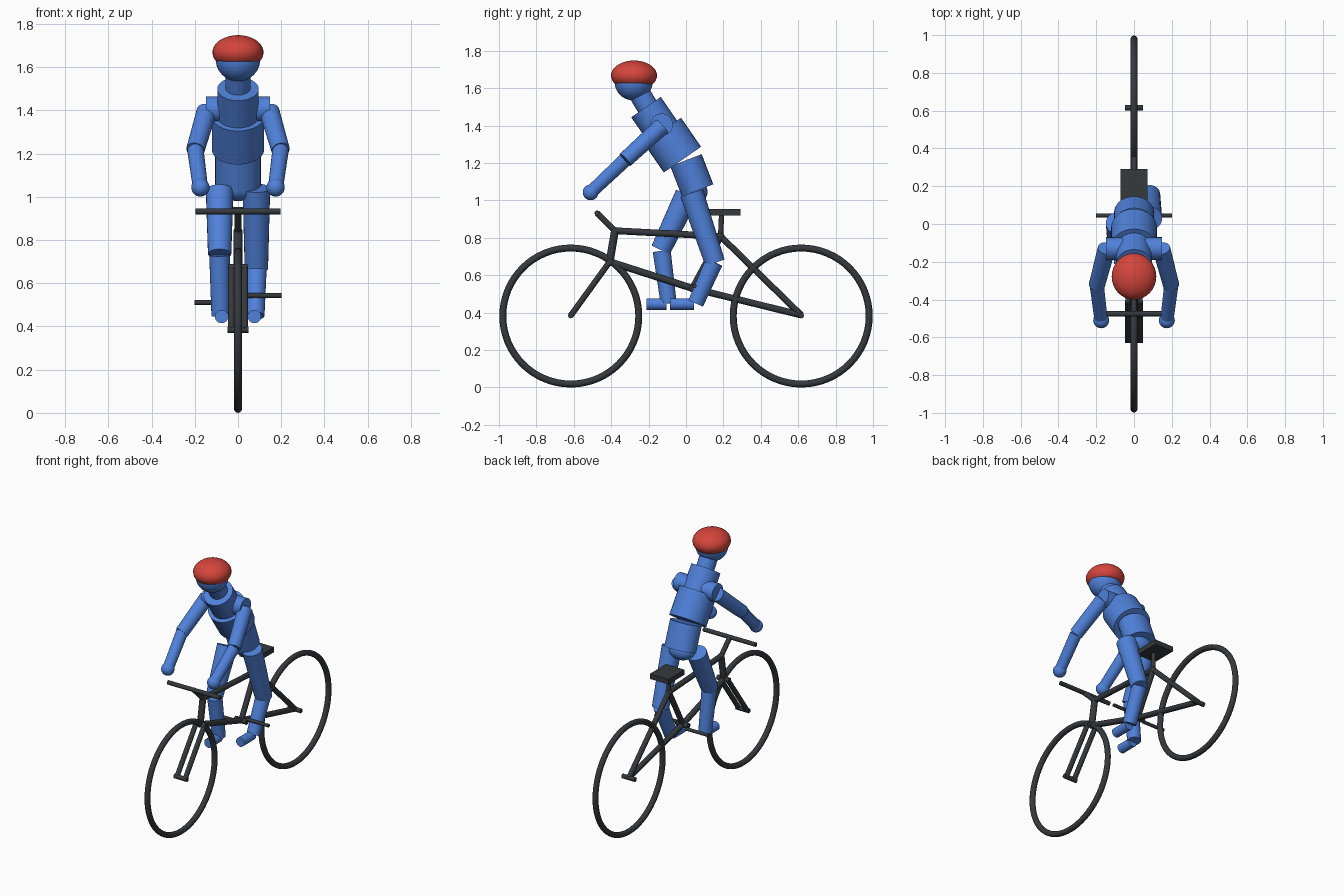
import bpy
import math
from mathutils import Vector

if "Cube" in bpy.data.objects:
    bpy.data.objects.remove(bpy.data.objects["Cube"])


def material(name, color):
    m = bpy.data.materials.new(name)
    m.diffuse_color = (*color, 1)
    m.use_nodes = True
    m.node_tree.nodes["Principled BSDF"].inputs["Base Color"].default_value = m.diffuse_color
    return m


BLUE = material("rider_blue", (0.08, 0.22, 0.70))
RED = material("helmet_red", (0.66, 0.06, 0.045))
DARK = material("bike_dark_grey", (0.035, 0.041, 0.047))


def finish(name, mat, smooth=True):
    ob = bpy.context.object
    ob.name = name
    ob.data.materials.append(mat)
    if smooth:
        bpy.ops.object.shade_smooth_by_angle(angle=math.radians(40))
    return ob


def tube(name, a, b, r1, r2=None, mat=DARK, sides=24, widen=1.0):
    """Capped tapered cylinder from a to b, optionally wider along world x."""
    a, b = Vector(a), Vector(b)
    d = b - a
    bpy.ops.mesh.primitive_cone_add(vertices=sides, radius1=r1,
                                    radius2=r1 if r2 is None else r2,
                                    depth=d.length, location=(a + b) / 2)
    ob = bpy.context.object
    ob.rotation_mode = 'QUATERNION'
    ob.rotation_quaternion = Vector((0, 0, 1)).rotation_difference(d)
    ob.scale.x = widen
    return finish(name, mat)


def ball(name, loc, size, mat=BLUE):
    bpy.ops.mesh.primitive_uv_sphere_add(segments=32, ring_count=20, radius=1, location=loc)
    bpy.context.object.scale = size
    return finish(name, mat)


# Wheels and axles
HUB_Y, HUB_Z = 0.616, 0.382
for label, y in (("front", -HUB_Y), ("rear", HUB_Y)):
    bpy.ops.mesh.primitive_torus_add(major_segments=64, minor_segments=14,
                                     major_radius=0.3635, minor_radius=0.0185,
                                     location=(0, y, HUB_Z),
                                     rotation=(0, math.pi / 2, 0))
    finish(label + "_wheel", DARK)
    tube(label + "_axle", (-0.048, y, HUB_Z + 0.003), (0.048, y, HUB_Z + 0.003), 0.015)

# Frame tubes in the centre plane
head_top, head_low = (0, -0.38, 0.838), (0, -0.408, 0.672)
seat_joint, bracket = (0, 0.185, 0.808), (0, 0.035, 0.53)
rear_hub = (0, HUB_Y, 0.387)
for name, a, b, r in (
        ("head_tube", head_low, head_top, 0.021),
        ("top_tube", head_top, seat_joint, 0.018),
        ("down_tube", head_low, bracket, 0.019),
        ("seat_tube", bracket, seat_joint, 0.018),
        ("seat_stay", seat_joint, rear_hub, 0.017),
        ("chain_stay", bracket, rear_hub, 0.018),
        ("seat_post", seat_joint, (0, 0.19, 0.925), 0.014),
        ("handlebar_stem", head_top, (0, -0.475, 0.932), 0.016)):
    tube(name, a, b, r)
for name, p in (("head_joint", head_top), ("crown_joint", head_low),
                ("seat_lug", seat_joint), ("bracket_joint", bracket)):
    ball(name, p, (0.021, 0.021, 0.021), DARK)

# Fork, handlebar and cranks
tube("fork_crown", (-0.045, -0.408, 0.672), (0.045, -0.408, 0.672), 0.017)
for side, s in (("left", -1), ("right", 1)):
    tube(side + "_fork_leg", (s * 0.031, -0.408, 0.672), (s * 0.031, -HUB_Y, 0.385), 0.016)
    z = 0.527 + s * 0.016
    tube(side + "_pedal", (s * 0.035, 0.045, z), (s * 0.202, 0.045, z), 0.011)
tube("handlebar", (-0.197, -0.475, 0.932), (0.197, -0.475, 0.932), 0.014)
tube("bracket_axle", (-0.045, 0.035, 0.53), (0.045, 0.035, 0.53), 0.018)

# Saddle
bpy.ops.mesh.primitive_cube_add(size=1, location=(0, 0.203, 0.936))
bpy.context.object.scale = (0.142, 0.175, 0.034)
finish("saddle", DARK, False)

# Head, neck and torso
ball("head", (0, -0.28, 1.636), (0.103, 0.102, 0.102))
tube("neck", (0, -0.17, 1.44), (0, -0.265, 1.60), 0.058, mat=BLUE)
tube("upper_chest", (0, -0.118, 1.36), (0, -0.214, 1.499), 0.096, mat=BLUE, sides=32)
tube("chest", (0, -0.019, 1.218), (0, -0.126, 1.373), 0.121, mat=BLUE, sides=32)
tube("shoulders", (-0.148, -0.13, 1.405), (0.148, -0.13, 1.405), 0.06, mat=BLUE)
tube("abdomen", (0, 0.062, 1.054), (0, 0.0, 1.215), 0.09, mat=BLUE, sides=32, widen=1.17)
ball("pelvis", (0, 0.045, 1.045), (0.09, 0.07, 0.065))

# Helmet: flattened ball with its underside sliced flat
helmet = ball("helmet", (0, -0.278, 1.668), (0.118, 0.123, 0.08), RED)
bpy.ops.object.mode_set(mode='EDIT')
bpy.ops.mesh.select_all(action='SELECT')
bpy.ops.mesh.bisect(plane_co=(0, 0, 1.622), plane_no=(0, 0, 1),
                    clear_inner=True, use_fill=True)
bpy.ops.object.mode_set(mode='OBJECT')

# Arms
for side, s in (("left", -1), ("right", 1)):
    elbow = (s * 0.197, -0.325, 1.217)
    hand = (s * 0.174, -0.51, 1.043)
    tube(side + "_upper_arm", (s * 0.145, -0.13, 1.395), elbow, 0.047, 0.043, BLUE)
    tube(side + "_forearm", elbow, hand, 0.038, 0.035, BLUE)
    ball(side + "_hand", hand, (0.042, 0.042, 0.042))

# Legs: hip, knee top, knee bottom, ankle and toe as (y, z) per side
legs = {
    "left": (-1, (0.005, 1.03), (-0.135, 0.735), (-0.13, 0.73), (-0.093, 0.45), -0.212),
    "right": (1, (0.03, 1.04), (0.155, 0.667), (0.15, 0.67), (0.052, 0.45), -0.085),
}
for side, (s, hip, knee, shin, ankle, toe) in legs.items():
    x = s * 0.085
    tube(side + "_thigh", (x, *hip), (x, *knee), 0.064, 0.054, BLUE)
    tube(side + "_shin", (x, *shin), (s * 0.08, *ankle), 0.048, 0.043, BLUE)
    tube(side + "_foot", (s * 0.076, ankle[0] - 0.01, 0.446), (s * 0.076, toe, 0.446), 0.031, mat=BLUE)
